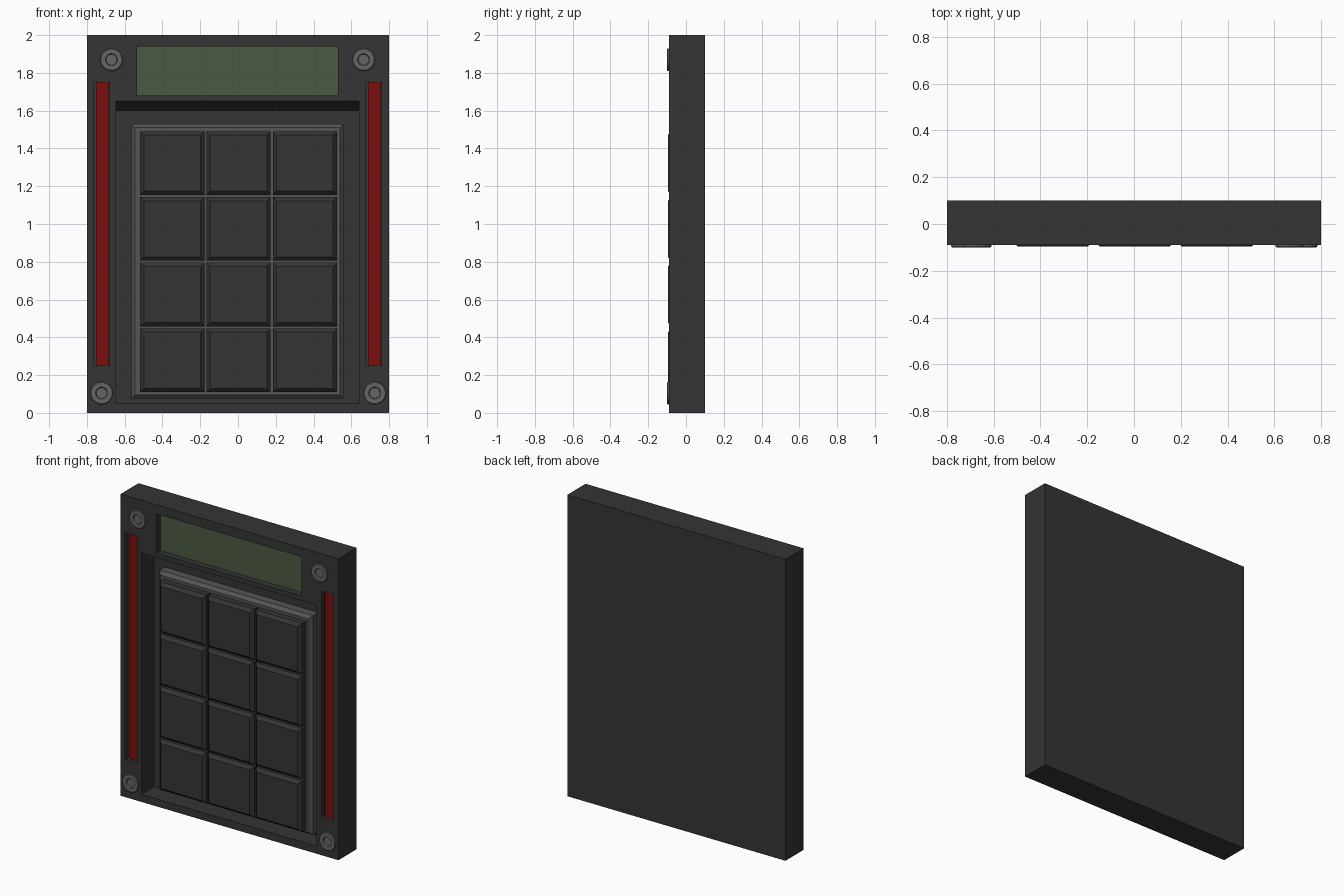
import bpy, bmesh, math

if "Cube" in bpy.data.objects:
    bpy.data.objects.remove(bpy.data.objects["Cube"])


def material(name, rgb):
    m = bpy.data.materials.new(name)
    m.diffuse_color = (*rgb, 1)
    m.use_nodes = True
    m.node_tree.nodes["Principled BSDF"].inputs["Base Color"].default_value = m.diffuse_color
    return m


DARK = material("dark_plastic", (0.035, 0.035, 0.035))
FRAME = material("frame_grey", (0.09, 0.09, 0.09))
METAL = material("screw_metal", (0.13, 0.13, 0.13))
RED = material("red_light", (0.2, 0.005, 0.005))
GREEN = material("display_green", (0.07, 0.1, 0.055))


def loft(name, rings, mat):
    """Closed solid through a list of equal-length point rings, back to front."""
    bm = bmesh.new()
    loops = [[bm.verts.new(p) for p in ring] for ring in rings]
    n = len(loops[0])
    for a, b in zip(loops, loops[1:]):
        for i in range(n):
            j = (i + 1) % n
            bm.faces.new((a[i], a[j], b[j], b[i]))
    bm.faces.new(loops[0])
    bm.faces.new(loops[-1])
    bmesh.ops.recalc_face_normals(bm, faces=bm.faces)
    me = bpy.data.meshes.new(name)
    bm.to_mesh(me)
    bm.free()
    me.materials.append(mat)
    ob = bpy.data.objects.new(name, me)
    bpy.context.collection.objects.link(ob)
    return ob


def rect(x0, x1, z0, z1, y, inset=0):
    return [(x0 + inset, y, z0 + inset), (x1 - inset, y, z0 + inset),
            (x1 - inset, y, z1 - inset), (x0 + inset, y, z1 - inset)]


def slab(name, box, back, front, mat, inset=0, drop=0):
    """Upright slab, optionally with a chamfered front."""
    rings = [rect(*box, back), rect(*box, front + drop)]
    if inset:
        rings.append(rect(*box, front, inset))
    return loft(name, rings, mat)


# Housing
body = slab("housing", (-0.8, 0.8, 0, 2), 0.1, -0.09, DARK)

# Recesses: display window, light slots, keypad well with a sloped top wall
cutters = [slab("display_cutter", (-0.535, 0.53, 1.68, 1.94), -0.045, -0.2, DARK)]
for x in (-0.765, 0.675):
    cutters.append(slab("slot_cutter", (x, x + 0.085, 0.25, 1.75), -0.06, -0.2, DARK))
cutters.append(loft("well_cutter", [
    rect(-0.645, 0.64, 0.05, 1.60, 0.04),
    rect(-0.645, 0.64, 0.05, 1.65, -0.09),
    rect(-0.645, 0.64, 0.05, 1.65, -0.2)], DARK))
bpy.context.view_layer.objects.active = body
for c in cutters:
    mod = body.modifiers.new("recess", 'BOOLEAN')
    mod.operation = 'DIFFERENCE'
    mod.solver = 'EXACT'
    mod.object = c
    bpy.ops.object.modifier_apply(modifier=mod.name)
    bpy.data.objects.remove(c)

# Display and red side lights
slab("display", (-0.534, 0.529, 1.681, 1.939), -0.04, -0.05, GREEN)
for side, x in (("left", -0.752), ("right", 0.688)):
    slab(side + "_light", (x, x + 0.07, 0.252, 1.748), -0.055, -0.07, RED)

# Keypad frame and the 3 x 4 grid of keys
slab("keypad_frame", (-0.565, 0.56, 0.075, 1.53), 0.045, -0.035, FRAME, 0.02, 0.02)
for row in range(4):
    for col in range(3):
        x, z = -0.518 + 0.351 * col, 0.11 + 0.348 * row
        slab(f"key_{row}_{col}", (x, x + 0.34, z, z + 0.337), -0.02, -0.096, DARK, 0.02, 0.02)

# Corner screws with a round socket
PROFILE = [(0.06, -0.08), (0.06, -0.096), (0.056, -0.1), (0.032, -0.1), (0.028, -0.092)]
for i, (sx, sz) in enumerate([(-0.67, 1.87), (0.665, 1.87), (-0.722, 0.105), (0.724, 0.105)]):
    rings = [[(sx + r * math.cos(k * math.tau / 32), y, sz + r * math.sin(k * math.tau / 32))
              for k in range(32)] for r, y in PROFILE]
    screw = loft(f"screw_{i}", rings, METAL)
    bpy.ops.object.select_all(action='DESELECT')
    screw.select_set(True)
    bpy.context.view_layer.objects.active = screw
    bpy.ops.object.shade_smooth_by_angle(angle=math.radians(30))
